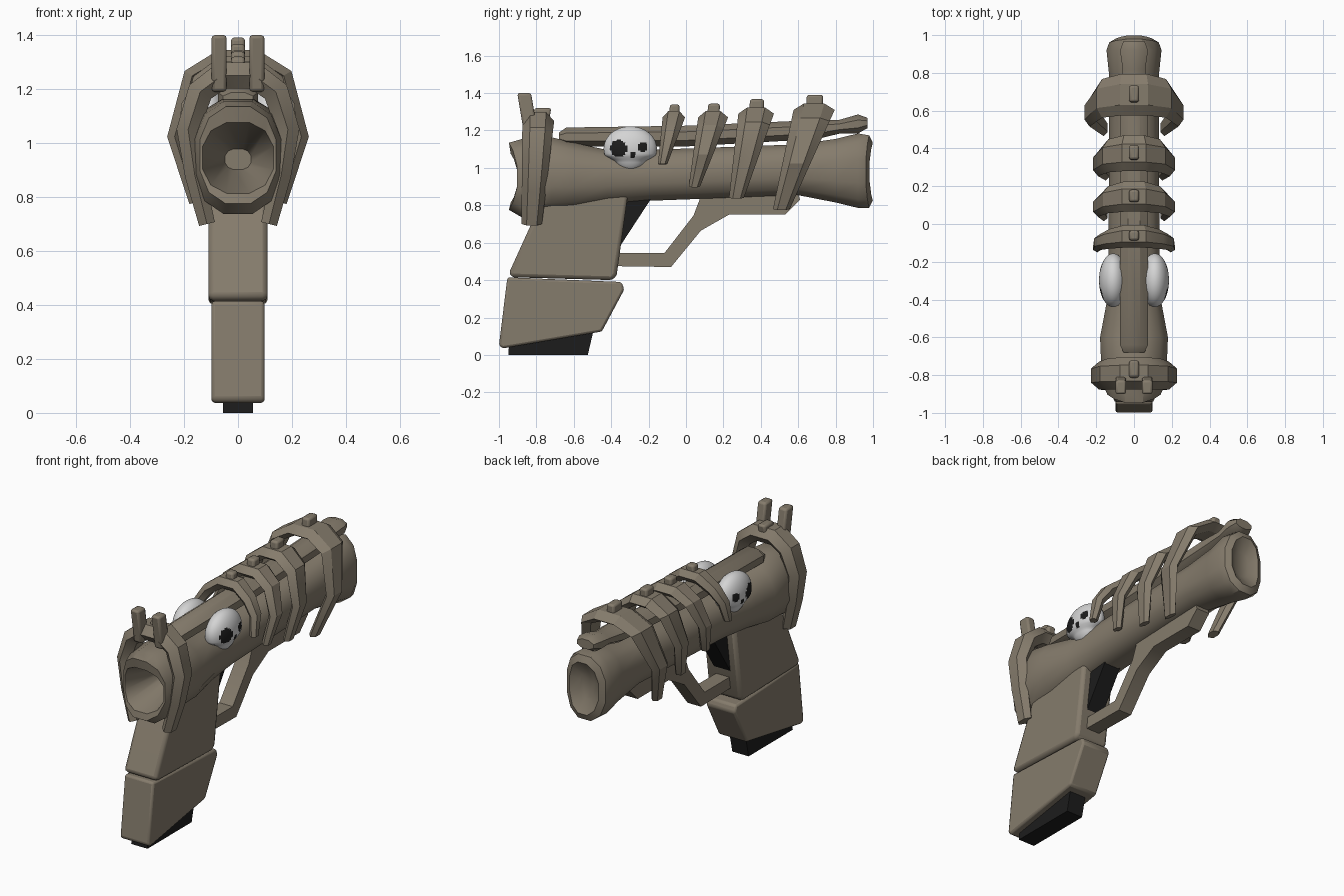
import bpy, bmesh, math
from mathutils import Vector

if "Cube" in bpy.data.objects:
    bpy.data.objects.remove(bpy.data.objects["Cube"])


def material(name, rgb):
    m = bpy.data.materials.new(name)
    m.use_nodes = True
    m.diffuse_color = (*rgb, 1)
    m.node_tree.nodes["Principled BSDF"].inputs["Base Color"].default_value = (*rgb, 1)
    return m


BROWN = material("dull_brown", (0.235, 0.2, 0.15))
BLACK = material("black", (0.012, 0.012, 0.012))
BONE = material("bone_grey", (0.66, 0.66, 0.66))


def finish(bm, name, mats, bevel=0, angle=35):
    bmesh.ops.recalc_face_normals(bm, faces=bm.faces)
    mesh = bpy.data.meshes.new(name)
    bm.to_mesh(mesh)
    bm.free()
    ob = bpy.data.objects.new(name, mesh)
    bpy.context.collection.objects.link(ob)
    for m in mats:
        mesh.materials.append(m)
    if bevel:
        mod = ob.modifiers.new("bevel", "BEVEL")
        mod.width, mod.segments = bevel, 2
    bpy.ops.object.select_all(action="DESELECT")
    bpy.context.view_layer.objects.active = ob
    ob.select_set(True)
    bpy.ops.object.shade_smooth_by_angle(angle=math.radians(angle))
    return ob


def skin(name, rings, angle=35):
    """Bridge equal rings of points and cap both ends."""
    bm = bmesh.new()
    loops = [[bm.verts.new(p) for p in ring] for ring in rings]
    n = len(loops[0])
    for a, b in zip(loops, loops[1:]):
        for i in range(n):
            j = (i + 1) % n
            bm.faces.new((a[i], a[j], b[j], b[i]))
    bm.faces.new(loops[0])
    bm.faces.new(loops[-1])
    return finish(bm, name, [BROWN], angle=angle)


def section(y, half_w, low, high, saddle=0, n=12, power=0.85):
    """Rounded cross-section; saddle pushes its top and bottom forward."""
    ring = []
    for i in range(n):
        a = math.tau * (i + 0.5) / n
        c, s = math.cos(a), math.sin(a)
        x = math.copysign(abs(c) ** power, c) * half_w
        z = (low + high) / 2 + math.copysign(abs(s) ** power, s) * (high - low) / 2
        ring.append((x, y - saddle * s * s, z))
    return ring


def slab(name, outline, half_w, mat, bevel=0):
    """Side outline in (y, z), extruded across x."""
    bm = bmesh.new()
    face = bm.faces.new([bm.verts.new((-half_w, y, z)) for y, z in outline])
    ext = bmesh.ops.extrude_face_region(bm, geom=[face])
    verts = [v for v in ext["geom"] if isinstance(v, bmesh.types.BMVert)]
    bmesh.ops.translate(bm, verts=verts, vec=(2 * half_w, 0, 0))
    return finish(bm, name, [mat], bevel)


def post(name, x, half_w, low, high, depth, bevel=0.012):
    """Small upright block between two (y, z) points."""
    (y0, z0), (y1, z1) = low, high
    ob = slab(name, [(y0 - depth, z0), (y0 + depth, z0),
                     (y1 + depth, z1), (y1 - depth, z1)], half_w, BROWN, bevel)
    ob.location.x = x
    return ob


def rib(name, half, bottom, top, w_bottom, w_top, thick):
    """Leaning horseshoe; half lists (x, z) from the tip to the crown."""
    path = half + [(-x, z) for x, z in reversed(half)]
    (yb, zb), (yt, zt) = bottom, top
    rings = []
    for i, (x, z) in enumerate(path):
        p, q = path[max(i - 1, 0)], path[min(i + 1, len(path) - 1)]
        nrm = Vector((q[1] - p[1], -(q[0] - p[0]))).normalized()
        f = (z - zb) / (zt - zb)
        w = w_bottom + (w_top - w_bottom) * f
        t = thick * (0.6 + 0.4 * f)
        y = yb + (yt - yb) * f
        rings.append([(x + nrm.x * t * k, y + w * d, z + nrm.y * t * k)
                      for d, k in ((-1, 0), (-.5, 1), (.5, 1), (1, 0), (.5, -1), (-.5, -1))])
    return skin(name, rings, 30)


# Barrel: flared open mouth, waisted body, flared dented rear
skin("barrel", [
    section(-0.62, 0.05, 0.90, 0.98),
    section(-0.90, 0.135, 0.81, 1.08, 0.04),
    section(-0.90, 0.145, 0.77, 1.14, 0.05),
    section(-0.86, 0.165, 0.73, 1.16, 0.02),
    section(-0.72, 0.18, 0.76, 1.17),
    section(-0.60, 0.185, 0.77, 1.14),
    section(-0.42, 0.15, 0.80, 1.10),
    section(-0.20, 0.14, 0.82, 1.10),
    section(0.60, 0.135, 0.85, 1.13),
    section(0.80, 0.137, 0.81, 1.16),
    section(0.92, 0.15, 0.78, 1.19),
    section(0.96, 0.135, 0.78, 1.18, -0.02),
    section(0.98, 0.10, 0.82, 1.14, -0.02),
    section(0.95, 0.05, 0.90, 1.06),
])

# Rod along the top
skin("top_rod", [section(y, w, lo, hi, 0, 8, 1) for y, w, lo, hi in (
    (-0.68, 0.06, 1.14, 1.19), (-0.64, 0.08, 1.11, 1.22), (0.0, 0.08, 1.11, 1.23),
    (0.70, 0.08, 1.15, 1.26), (0.82, 0.065, 1.18, 1.26),
    (0.92, 0.08, 1.18, 1.29), (0.97, 0.06, 1.21, 1.27))])

# Leaning ribs, each with a small stud on its crown
RIBS = [  # outer half-width, tip half-width, bottom, top, end widths
    (0.185, 0.195, (-0.125, 1.02), (-0.065, 1.27), 0.025, 0.06),
    (0.19, 0.16, (0.045, 0.90), (0.145, 1.27), 0.03, 0.08),
    (0.19, 0.15, (0.27, 0.84), (0.375, 1.29), 0.04, 0.095),
    (0.235, 0.16, (0.51, 0.78), (0.685, 1.31), 0.045, 0.11),
]
for i, (w, tip, bot, top, wb, wt) in enumerate(RIBS, 1):
    zb, rise = bot[1], top[1] - bot[1]
    half = [(tip, zb), (w, zb + rise * 0.46), (w * 0.72, top[1] - 0.06), (w * 0.28, top[1])]
    rib(f"rib_{i}", half, bot, top, wb, wt, 0.035)
    post(f"rib_stud_{i}", 0, 0.026, (top[0], top[1] - 0.02),
         (top[0] + 0.005, top[1] + 0.065 + i * 0.004), 0.02 + i * 0.006)

# Front collar with its sight posts
rib("front_collar", [(0.115, 0.70), (0.16, 0.88), (0.185, 1.05), (0.14, 1.19), (0.06, 1.25)],
    (-0.825, 0.70), (-0.79, 1.25), 0.055, 0.085, 0.05)
post("collar_stud", 0, 0.026, (-0.78, 1.24), (-0.765, 1.32), 0.045)
for x in (-0.07, 0.07):
    post("front_sight_post", x, 0.028, (-0.83, 1.19), (-0.865, 1.40), 0.037)

# Grip, magazine and trigger
slab("upper_grip", [(-0.80, 0.76), (-0.95, 0.43), (-0.92, 0.415), (-0.39, 0.40),
                    (-0.37, 0.43), (-0.31, 0.86), (-0.75, 0.86)], 0.11, BROWN, 0.02)
slab("lower_grip", [(-0.955, 0.415), (-1.0, 0.05), (-0.98, 0.035), (-0.45, 0.125),
                    (-0.33, 0.35), (-0.345, 0.39)], 0.098, BROWN, 0.018)
slab("magazine", [(-0.95, 0.0), (-0.525, 0.0), (-0.49, 0.15), (-0.94, 0.15)], 0.055, BLACK)
slab("trigger", [(-0.36, 0.57), (-0.19, 0.83), (-0.36, 0.85)], 0.055, BLACK)
slab("trigger_guard", [(-0.40, 0.475), (-0.08, 0.47), (0.08, 0.665), (0.23, 0.75),
                       (0.53, 0.75), (0.61, 0.83), (0.60, 0.87), (0.08, 0.85),
                       (0.04, 0.745), (-0.115, 0.545), (-0.40, 0.545)], 0.045, BROWN)

# Skulls on both sides: eye and nose patches chosen by position
HOLES = [(-0.36, 1.105, 0.045), (-0.232, 1.11, 0.027), (-0.285, 1.068, 0.017)]
for side, label in ((-1, "right"), (1, "left")):
    bm = bmesh.new()
    bmesh.ops.create_uvsphere(bm, u_segments=64, v_segments=44, radius=1)
    for v in bm.verts:
        x, y, z = v.co
        jaw = min(max((-z - 0.3) / 0.25, 0), 1)
        depth = 0.075 * (1 - 0.15 * jaw)
        v.co = (side * 0.11 + x * depth, -0.298 + y * 0.142 * (1 - 0.3 * jaw), 1.102 + z * 0.12)
    for f in bm.faces:
        c = f.calc_center_median()
        if c.x * side > 0.11:
            f.material_index = int(any(math.hypot(c.y - y, c.z - z) < r for y, z, r in HOLES))
    finish(bm, f"{label}_skull", [BONE, BLACK], angle=60)
